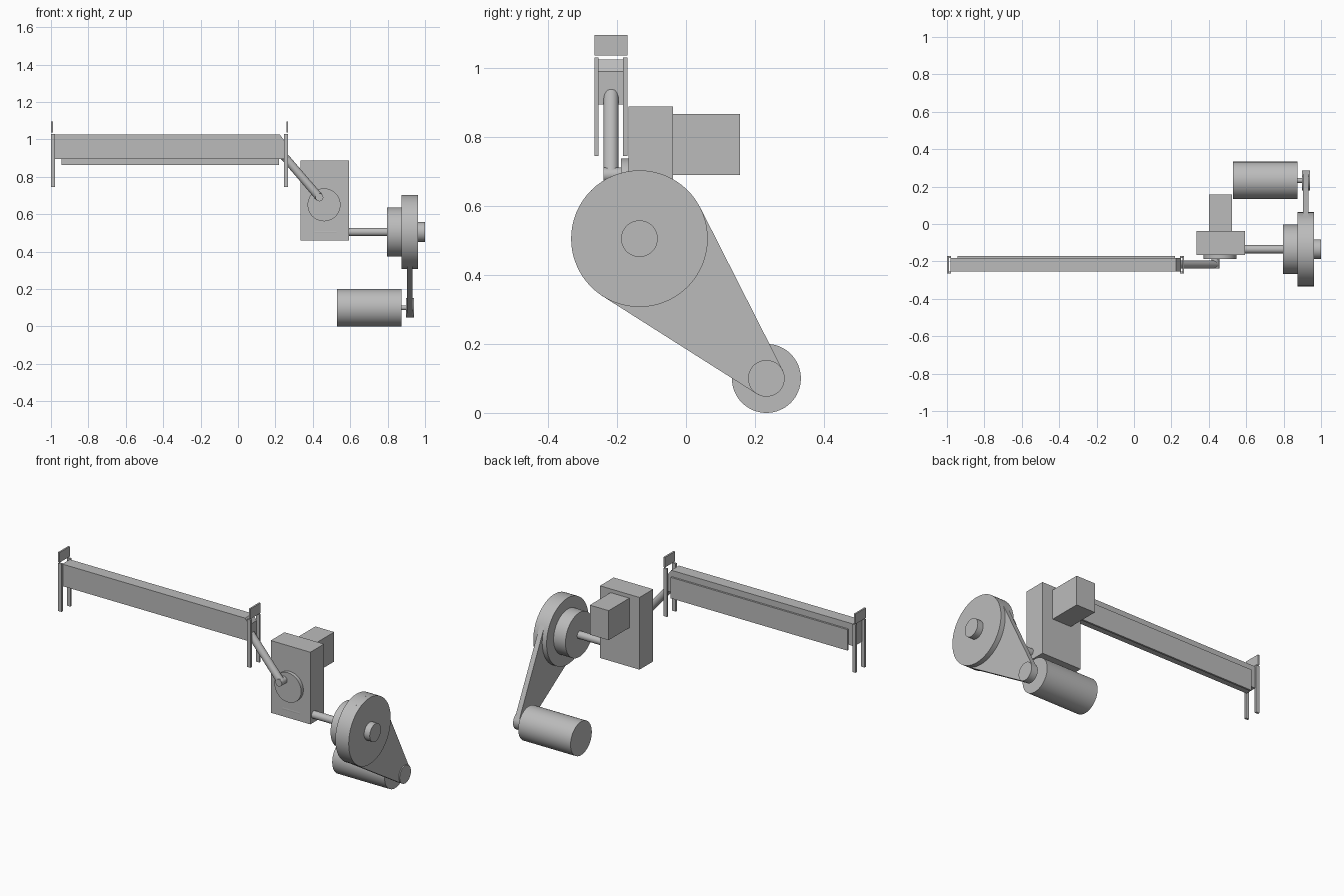
import bpy, math
from mathutils import Vector

if "Cube" in bpy.data.objects:
    bpy.data.objects.remove(bpy.data.objects["Cube"])

GREY = (0.5, 0.5, 0.5, 1)
mat = bpy.data.materials.new("plain grey")
mat.use_nodes = True
mat.diffuse_color = GREY
mat.node_tree.nodes["Principled BSDF"].inputs["Base Color"].default_value = GREY


def finish(obj, name):
    obj.name = name
    obj.data.materials.append(mat)
    return obj


def smooth(obj):
    bpy.ops.object.select_all(action='DESELECT')
    obj.select_set(True)
    bpy.context.view_layer.objects.active = obj
    bpy.ops.object.shade_smooth_by_angle(angle=math.radians(30))


def box(name, x, y, z):
    """Box from its (min, max) range on each axis."""
    spans = (x, y, z)
    bpy.ops.mesh.primitive_cube_add(size=1, location=[(a + b) / 2 for a, b in spans])
    obj = bpy.context.object
    obj.scale = [b - a for a, b in spans]
    bpy.ops.object.transform_apply(location=False, rotation=False, scale=True)
    return finish(obj, name)


def rod(name, start, end, radius):
    """Round bar between two points."""
    start, end = Vector(start), Vector(end)
    axis = end - start
    bpy.ops.mesh.primitive_cylinder_add(vertices=64, radius=radius, depth=axis.length,
                                        location=(start + end) / 2)
    obj = bpy.context.object
    obj.rotation_euler = axis.to_track_quat('Z', 'Y').to_euler()
    smooth(obj)
    return finish(obj, name)


def prism(name, profile, start, offset):
    """Extrude a closed planar outline by an offset vector."""
    n = len(profile)
    low = [Vector(start) + Vector(p) for p in profile]
    verts = low + [p + Vector(offset) for p in low]
    faces = [tuple(reversed(range(n))), tuple(range(n, 2 * n))]
    faces += [(i, (i + 1) % n, n + (i + 1) % n, n + i) for i in range(n)]
    mesh = bpy.data.meshes.new(name)
    mesh.from_pydata(verts, [], faces)
    obj = bpy.data.objects.new(name, mesh)
    bpy.context.collection.objects.link(obj)
    bpy.context.view_layer.objects.active = obj
    obj.select_set(True)
    bpy.ops.object.mode_set(mode='EDIT')
    bpy.ops.mesh.select_all(action='SELECT')
    bpy.ops.mesh.normals_make_consistent(inside=False)
    bpy.ops.object.mode_set(mode='OBJECT')
    return finish(obj, name)


# Flywheel line, along x
WY, WZ, WR = -0.135, 0.505, 0.198
for name, x0, x1, r in (("flywheel", 0.875, 0.963, WR),
                        ("flywheel_hub", 0.963, 1.0, 0.053),
                        ("clutch_disc", 0.797, 0.875, 0.132),
                        ("drive_shaft", 0.594, 0.797, 0.022),
                        ("worm", 0.41, 0.527, 0.0325)):
    rod(name, (x0, WY, WZ), (x1, WY, WZ), r)

# Motor with its pulley
MY, MZ, PR = 0.233, 0.1, 0.053
for name, x0, x1, r in (("motor", 0.528, 0.873, 0.1),
                        ("motor_shaft", 0.873, 0.9, 0.013),
                        ("motor_pulley", 0.898, 0.94, PR)):
    rod(name, (x0, MY, MZ), (x1, MY, MZ), r)

# Belt: the hull of the two wheels, from tangent to tangent
dy, dz = MY - WY, MZ - WZ
heading = math.atan2(dz, dy)
spread = math.acos((WR - PR) / math.hypot(dy, dz))
STEPS = 24
outline = []
for cy, cz, r, a0, a1 in ((MY, MZ, PR, heading - spread, heading + spread),
                          (WY, WZ, WR, heading + spread, heading - spread + math.tau)):
    for i in range(STEPS + 1):
        a = a0 + (a1 - a0) * i / STEPS
        outline.append((0, cy + r * math.cos(a), cz + r * math.sin(a)))
smooth(prism("belt", outline, (0.904, 0, 0), (0.03, 0, 0)))

# Gearbox with the block behind it and the crank in front
box("gearbox", (0.333, 0.594), (-0.167, -0.038), (0.458, 0.888))
box("gearbox_block", (0.4, 0.524), (-0.038, 0.157), (0.69, 0.866))
rod("crank_disc", (0.46, -0.165, 0.65), (0.46, -0.188, 0.65), 0.088)
rod("crank_pin", (0.435, -0.185, 0.69), (0.435, -0.239, 0.69), 0.021)
rod("connecting_rod", (0.435, -0.217, 0.69), (0.235, -0.217, 0.923), 0.022)

# Long beam with one sloped upper corner, and its back panel
beam = [(-0.982, 0, 0.894), (0.25, 0, 0.894), (0.25, 0, 0.99),
        (0.224, 0, 1.025), (-0.982, 0, 1.025)]
prism("beam", beam, (0, -0.253, 0), (0, 0.072, 0))
box("back_panel", (-0.945, 0.22), (-0.181, -0.17), (0.863, 0.988))

# Guide at each end: two legs and a thin cap plate
for side, x0, x1, px in (("right", -1.0, -0.978, -1.0), ("left", 0.245, 0.268, 0.258)):
    box(side + "_front_leg", (x0, x1), (-0.265, -0.253), (0.745, 1.03))
    box(side + "_back_leg", (x0, x1), (-0.182, -0.17), (0.745, 1.03))
    box(side + "_cap_plate", (px, px + 0.01), (-0.265, -0.17), (1.036, 1.096))
